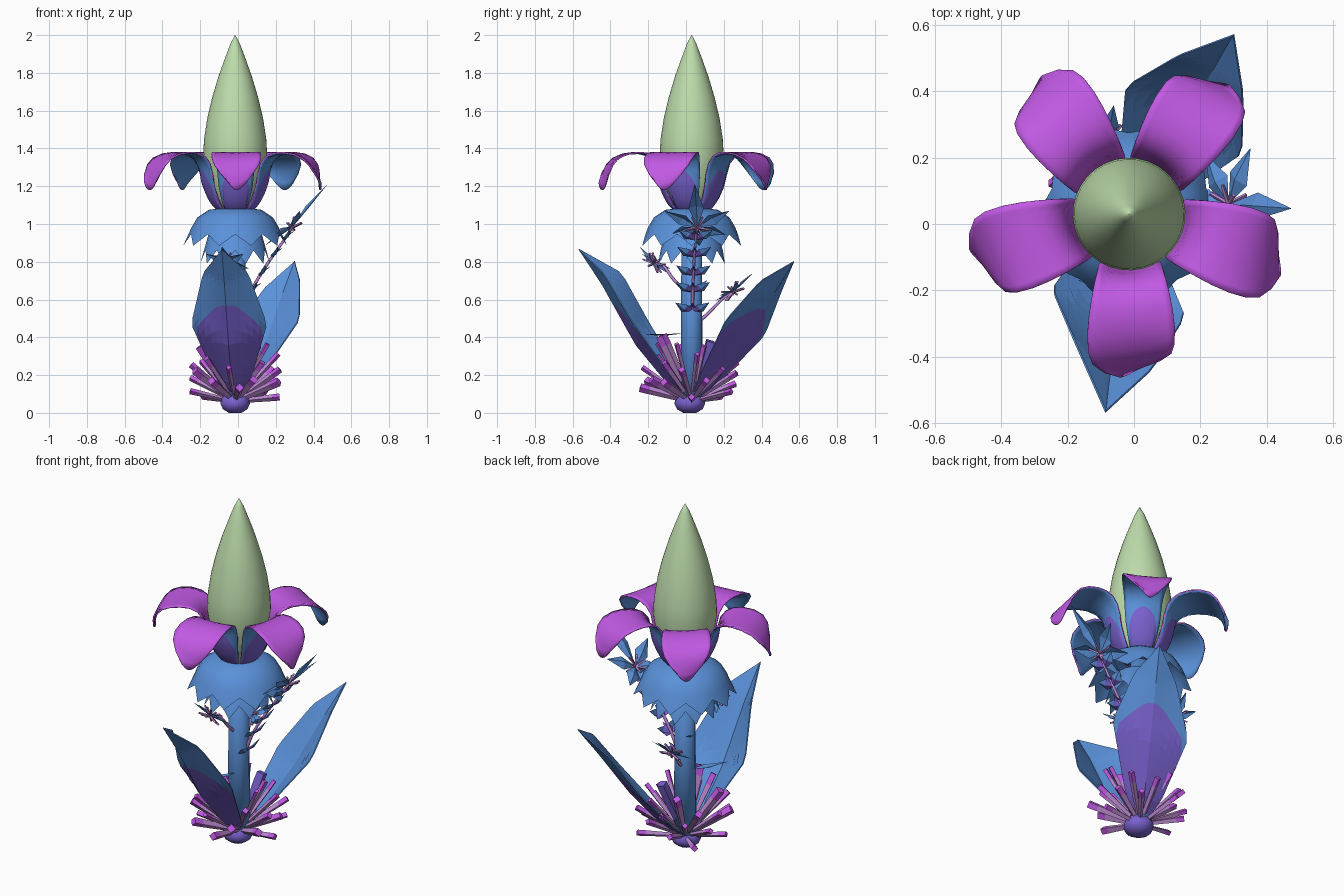
import bpy, bmesh, math, random
from mathutils import Vector as V

if "Cube" in bpy.data.objects:
    bpy.data.objects.remove(bpy.data.objects["Cube"])

random.seed(4)
CX, CY = -0.015, 0.03          # plant axis


def material(name, r, g, b):
    m = bpy.data.materials.new(name)
    lin = [((c / 255 + 0.055) / 1.055) ** 2.4 for c in (r, g, b)]
    m.diffuse_color = (*lin, 1)
    m.use_nodes = True
    m.node_tree.nodes["Principled BSDF"].inputs["Base Color"].default_value = m.diffuse_color
    return m


GREEN = material("pale green", 190, 220, 172)
MAGENTA = material("magenta", 193, 89, 228)
BLUE = material("blue", 90, 145, 217)
PURPLE = material("purple", 122, 98, 208)
MAUVE = material("mauve", 188, 138, 210)


def finish(name, bm, mats, smooth=False):
    me = bpy.data.meshes.new(name)
    bm.to_mesh(me)
    bm.free()
    for m in mats:
        me.materials.append(m)
    for p in me.polygons:
        p.use_smooth = smooth
    ob = bpy.data.objects.new(name, me)
    bpy.context.collection.objects.link(ob)
    return ob


def sample(pts, t, smooth=True):
    """Point at t (0..1) on a table of control points."""
    n = len(pts) - 1
    i = min(int(t * n), n - 1)
    f = t * n - i
    p = [V(pts[max(0, min(n, i + k))]) for k in (-1, 0, 1, 2)]
    if not smooth:
        return p[1].lerp(p[2], f)
    return 0.5 * (2 * p[1] + (p[2] - p[0]) * f + (2 * p[0] - 5 * p[1] + 4 * p[2] - p[3]) * f * f
                  + (3 * p[1] - p[0] - 3 * p[2] + p[3]) * f ** 3)


def tube(bm, pts, radii, sides=6, mats=None, ref=(0.31, 0.9, 0.17)):
    rings = []
    pts = [V(p) for p in pts]
    for i, p in enumerate(pts):
        d = (pts[min(i + 1, len(pts) - 1)] - pts[max(i - 1, 0)]).normalized()
        a = d.cross(V(ref)).normalized()
        b = d.cross(a)
        rings.append([bm.verts.new(p + radii[i] * (a * math.cos(q) + b * math.sin(q)))
                      for q in (2 * math.pi * k / sides for k in range(sides))])
    for j in range(len(rings) - 1):
        for k in range(sides):
            n = (k + 1) % sides
            f = bm.faces.new((rings[j][k], rings[j][n], rings[j + 1][n], rings[j + 1][k]))
            f.material_index = mats[j] if mats else 0
    bm.faces.new(rings[0][::-1])
    f = bm.faces.new(rings[-1])
    f.material_index = mats[-1] if mats else 0


def sheet(name, func, patch, mats, thick, nu=12, nt=24, smooth=False):
    """Thin leaf; the outer side has a purple patch up to t = patch(u)."""
    bm = bmesh.new()
    half = nt // 2
    rows = []
    for j in range(nt + 1):
        row = []
        for i in range(nu + 1):
            u = 2 * i / nu - 1
            T = patch(u)
            t = T * j / half if j <= half else T + (1 - T) * (j - half) / half
            row.append(bm.verts.new(func(u, t)))
        rows.append(row)
    for j in range(nt):
        for i in range(nu):
            f = bm.faces.new((rows[j][i], rows[j][i + 1], rows[j + 1][i + 1], rows[j + 1][i]))
            f.material_index = 1 if j < half else 0
    ob = finish(name, bm, mats, smooth)
    s = ob.modifiers.new("thickness", 'SOLIDIFY')
    s.thickness = thick
    s.offset = -1
    s.material_offset = 2
    s.material_offset_rim = 2


def blade(bm, o, d, side, length, width, low=0, high=0):
    """Small folded diamond leaf."""
    up = side.cross(d).normalized()
    m = o + d * length * 0.45
    v = [bm.verts.new(p) for p in (o, m - side * width, m - up * width * 0.4, m + side * width, o + d * length)]
    for idx, mat in (((0, 2, 1), low), ((0, 3, 2), low), ((1, 2, 4), high), ((2, 3, 4), high)):
        bm.faces.new([v[k] for k in idx]).material_index = mat


# bud
bm = bmesh.new()
prof = [(0.07, 1.065), (0.115, 1.13), (0.152, 1.24), (0.17, 1.36), (0.165, 1.45), (0.148, 1.56),
        (0.122, 1.67), (0.089, 1.78), (0.057, 1.87), (0.025, 1.955), (0.001, 2.0)]
tube(bm, [(CX, CY, z) for r, z in prof], [r for r, z in prof], 32)
finish("flower_bud", bm, [GREEN], True)

# stem and root bulb
bm = bmesh.new()
tube(bm, [(CX, CY, 0.04), (CX, CY, 0.5), (CX, CY, 1.05)], [0.062, 0.057, 0.055], 12)
finish("stem", bm, [BLUE], True)
bm = bmesh.new()
prof = [(0.035, 0), (0.068, 0.02), (0.082, 0.05), (0.07, 0.085), (0.03, 0.105)]
tube(bm, [(CX, CY - 0.01, z) for r, z in prof], [r for r, z in prof], 10)
finish("root_bulb", bm, [PURPLE], True)

# large curled petals: r, z, half width, edge pull-in
PETAL = [(0.06, 1.04, 0.04, 0.01), (0.13, 1.11, 0.07, 0.02), (0.175, 1.21, 0.092, 0.025),
         (0.195, 1.31, 0.1, 0.025), (0.24, 1.362, 0.112, 0.02), (0.31, 1.372, 0.127, 0.01),
         (0.39, 1.345, 0.132, 0.0), (0.45, 1.28, 0.11, 0.01), (0.47, 1.18, 0.04, 0.0)]
for k, deg in enumerate((56, 126, 196.5, 271, 342)):
    a = math.radians(deg)

    def petal(u, t, a=a):
        r, z, w, c = sample(PETAL, t)
        r -= c * u * u + 0.02 * u * t * t
        z += 0.035 * u * u * t ** 6
        return V((CX + r * math.cos(a) - w * u * math.sin(a), CY + r * math.sin(a) + w * u * math.cos(a), z))
    sheet(f"petal_{k + 1}", petal, lambda u: 0.08 + 0.26 * math.sqrt(max(0, 1 - u * u)),
          [BLUE, PURPLE, MAGENTA], 0.008, smooth=True)

# calyx: two toothed skirts, rings of (tip r, tip z, valley r, valley z)
SKIRTS = {
    "calyx_upper": [(0.06, 1.085, 0.06, 1.085), (0.14, 1.075, 0.14, 1.075), (0.2, 1.035, 0.2, 1.035),
                    (0.232, 0.98, 0.232, 0.98), (0.275, 0.885, 0.245, 0.945)],
    "calyx_lower": [(0.06, 1.0, 0.06, 1.0), (0.14, 0.95, 0.14, 0.95), (0.185, 0.79, 0.165, 0.86)]}
for name, rings in SKIRTS.items():
    bm = bmesh.new()
    n = 20
    grid = []
    for rt, zt, rv, zv in rings:
        grid.append([bm.verts.new((CX + (rv if k % 2 else rt) * math.cos(2 * math.pi * k / n),
                                   CY + (rv if k % 2 else rt) * math.sin(2 * math.pi * k / n),
                                   zv if k % 2 else zt)) for k in range(n)])
    for lo, hi in zip(grid[1:], grid):
        for k in range(n):
            m = (k + 1) % n
            bm.faces.new((lo[k], lo[m], hi[m], hi[k]))
    finish(name, bm, [BLUE], True)

# two big cupped leaves: reach, z, half width, edge pull-in, edge lift
FRONT = [(0.0, 0.06, 0.02, 0, 0), (0.11, 0.13, 0.1, 0.03, 0.06), (0.30, 0.36, 0.205, 0.03, 0.11),
         (0.48, 0.68, 0.125, 0.055, 0.06), (0.603, 0.865, 0.0, 0, 0)]
BACK = [(0.0, 0.06, 0.02, 0, 0), (0.12, 0.13, 0.1, 0.01, 0.05), (0.33, 0.38, 0.203, 0.0, 0.07),
        (0.51, 0.64, 0.113, 0.02, 0.035), (0.628, 0.80, 0.0, 0, 0)]
for name, table, ang, skew, tilt in (("front_leaf", FRONT, -96.8, 0.6, 0), ("back_leaf", BACK, 59.7, 0, 0.04)):
    a = math.radians(ang)

    def leaf(u, t):
        h, z, w, pull, lift = sample(table, t, False)
        h -= pull * (abs(u) - skew * u)
        z += lift * abs(u) - tilt * u * w / 0.2
        return V((CX + h * math.cos(a) - w * u * math.sin(a), CY + h * math.sin(a) + w * u * math.cos(a), z))
    sheet(name, leaf, lambda u: 0.66 - 0.22 * u * u, [BLUE, PURPLE, BLUE], 0.006)

# bristles round the base: square rods with magenta ends
bm = bmesh.new()
for k in range(30):
    a = math.radians(k * 137.5)
    e = math.radians(8 + 54 * (k / 29) + random.uniform(-4, 4))
    L = random.uniform(0.23, 0.29) + 0.08 * (k / 29)
    d = V((math.cos(a) * math.cos(e), math.sin(a) * math.cos(e), math.sin(e)))
    o = V((CX, CY, 0.06))
    w = random.uniform(0.014, 0.026)
    tube(bm, [o + d * 0.03, o + d * L * 0.82, o + d * L], [w * 0.6, w * 0.95, w], 4, [0, 1], (0, 0, 1))
# two broad upright bristles beside the stem
for d, m in ((V((0.08, 0.1, 0.32)), 2), (V((0.02, -0.16, 0.35)), 0)):
    tube(bm, [o + d * 0.1, o + d * 0.85, o + d], [0.018, 0.03, 0.03], 4, [m, 2 if m else 1], (0, 0, 1))
finish("base_bristles", bm, [MAUVE, MAGENTA, PURPLE])

# side twigs with star flowers: path, azimuth, tilt, petal length, extra length of outer petal
TWIGS = [([(0.0, 0.03, 0.42), (0.05, 0.035, 0.6), (0.13, 0.04, 0.75), (0.24, 0.05, 0.91), (0.285, 0.06, 0.98)], -4, 42, 0.17, 0.13),
         ([(CX, CY, 0.62), (-0.02, -0.06, 0.7), (-0.04, -0.12, 0.78), (-0.06, -0.17, 0.79)], -108, 40, 0.12, 0.0),
         ([(CX, CY, 0.45), (-0.03, 0.11, 0.52), (-0.06, 0.19, 0.6), (-0.08, 0.25, 0.64)], 80, 35, 0.11, 0.04)]
for k, (path, az, tilt, size, extra) in enumerate(TWIGS):
    bm = bmesh.new()
    pts = [sample(path, j / 12) for j in range(13)]
    tube(bm, pts, [0.010 - 0.0003 * j for j in range(13)], 6)
    finish(f"twig_{k + 1}", bm, [MAUVE], True)
    az, e = math.radians(az), math.radians(tilt)
    a = V((math.cos(az) * math.cos(e), math.sin(az) * math.cos(e), math.sin(e)))
    b = V((-math.sin(az), math.cos(az), 0))
    n = a.cross(b)
    bm = bmesh.new()
    for j in range(6):
        q = 2 * math.pi * j / 6
        d = (a * math.cos(q) + b * math.sin(q) + n * 0.15).normalized()
        blade(bm, pts[-1], d, n.cross(d).normalized(), size + extra * max(0, math.cos(q)) ** 2, size * 0.24)
        q += math.pi / 6
        for s in (0.6, -0.25):
            d = (a * math.cos(q) + b * math.sin(q) + n * s).normalized()
            tube(bm, [pts[-1], pts[-1] + d * 0.065], [0.007, 0.006], 4, [1, 1])
    finish(f"star_flower_{k + 1}", bm, [BLUE, MAUVE])

# paired leaflets on the long twig, and a few along the stem
bm = bmesh.new()
for j in range(5):
    p = sample(TWIGS[0][0], 0.16 + 0.15 * j)
    for s in (-1, 1):
        d = V((0.35, s, 0.6)).normalized()
        blade(bm, p, d, d.cross(V((-0.6, 0, 0.8))).normalized(), 0.11, 0.034, 1, 0)
    blade(bm, p, V((0.75, 0, 0.66)), V((0, 1, 0)), 0.08, 0.022, 1, 1)
for p, d in (((0, -0.02, 0.42), (-0.45, -0.9, -0.02)), ((-0.05, 0.05, 0.66), (-0.6, 0.6, 0.4))):
    d = V(d).normalized()
    blade(bm, V(p), d, d.cross(V((0, 0, 1))).normalized(), 0.24 if d.y < 0 else 0.1, 0.025, 0, 0)
finish("leaflets", bm, [BLUE, PURPLE])
